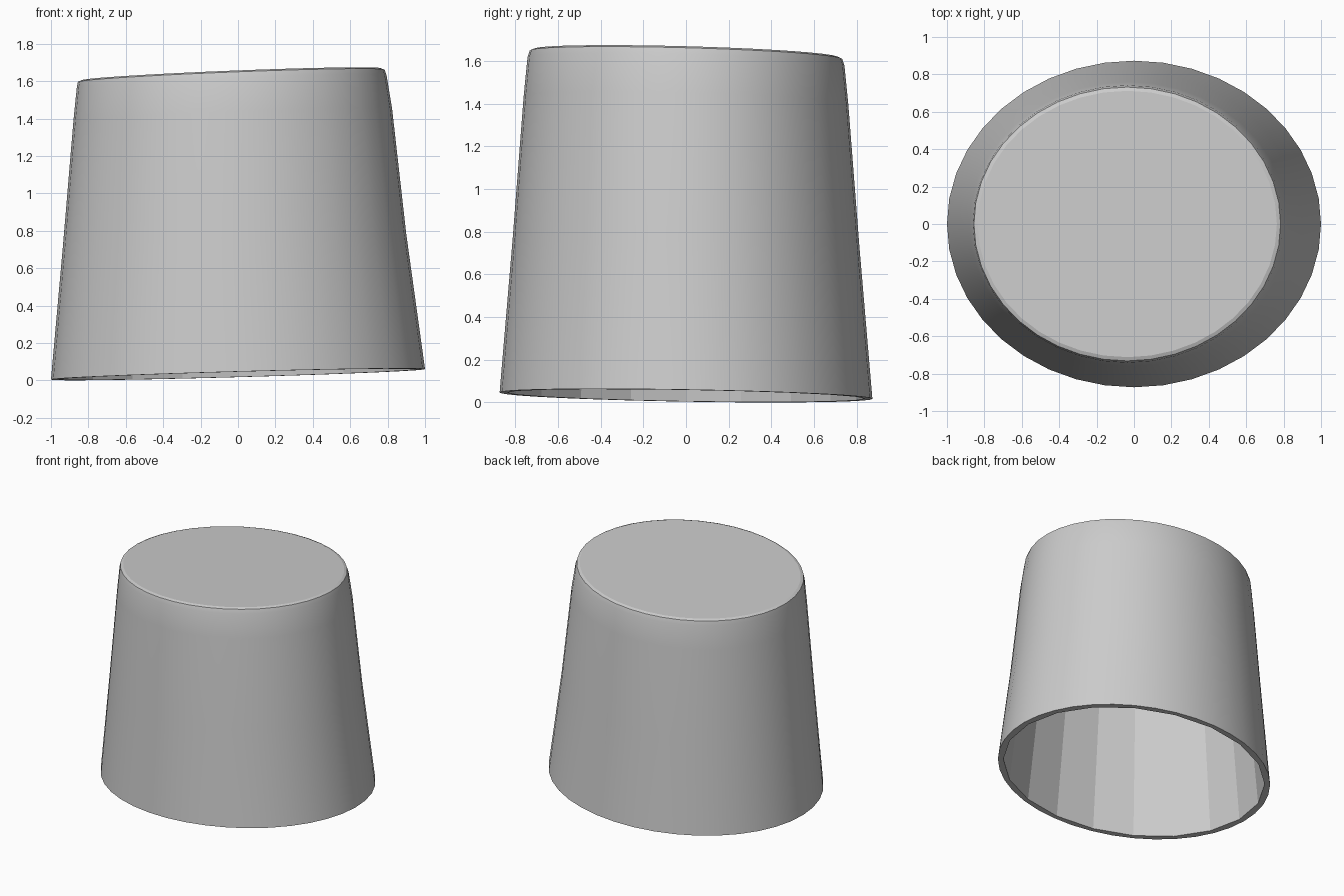
import bpy, bmesh, math

if "Cube" in bpy.data.objects:
    bpy.data.objects.remove(bpy.data.objects["Cube"])

INNER_SIDES = 20
OUTER_SIDES = 2 * INNER_SIDES
bm = bmesh.new()


def ring(sides, cx, rx, ry, z, slope_x, slope_y):
    """Tilted elliptical ring of vertices."""
    verts = []
    for i in range(sides):
        a = math.tau * i / sides
        x, y = cx + rx * math.cos(a), ry * math.sin(a)
        verts.append(bm.verts.new((x, y, z + slope_x * x + slope_y * y)))
    return verts


def stack(sides, rows):
    """Skin a list of rings into a wall, cap the last one, return the first."""
    rings = [ring(sides, *row) for row in rows]
    for a, b in zip(rings, rings[1:]):
        for i in range(sides):
            j = (i + 1) % sides
            bm.faces.new((a[i], a[j], b[j], b[i]))
    bm.faces.new(rings[-1])
    return rings[0]


# Outer wall, softened top edge and lid
outer = stack(OUTER_SIDES, [
    (0.0, 1.0, 0.873, 0.032, 0.028, -0.017),
    (-0.018, 0.918, 0.812, 0.75, 0.033, -0.02),
    (-0.028, 0.852, 0.76, 1.42, 0.038, -0.025),
    (-0.034, 0.828, 0.742, 1.60, 0.04, -0.027),
    (-0.036, 0.82, 0.732, 1.63, 0.04, -0.027),
    (-0.036, 0.80, 0.712, 1.638, 0.04, -0.027),
])

# Coarser inner cavity
inner = stack(INNER_SIDES, [
    (0.0, 0.96, 0.838, 0.032, 0.028, -0.017),
    (-0.034, 0.785, 0.70, 1.59, 0.04, -0.027),
])

# Thin open rim: two outer edges meet each inner edge
for i in range(INNER_SIDES):
    j = (i + 1) % INNER_SIDES
    a, m, b = outer[2 * i], outer[2 * i + 1], outer[2 * j]
    bm.faces.new((a, m, inner[i]))
    bm.faces.new((m, inner[j], inner[i]))
    bm.faces.new((m, b, inner[j]))
bmesh.ops.recalc_face_normals(bm, faces=bm.faces[:])

mesh = bpy.data.meshes.new("tapered_cover")
bm.to_mesh(mesh)
bm.free()
cover = bpy.data.objects.new("tapered_cover", mesh)
bpy.context.collection.objects.link(cover)
bpy.context.view_layer.objects.active = cover
cover.select_set(True)
bpy.ops.object.shade_smooth_by_angle(angle=math.radians(14))
